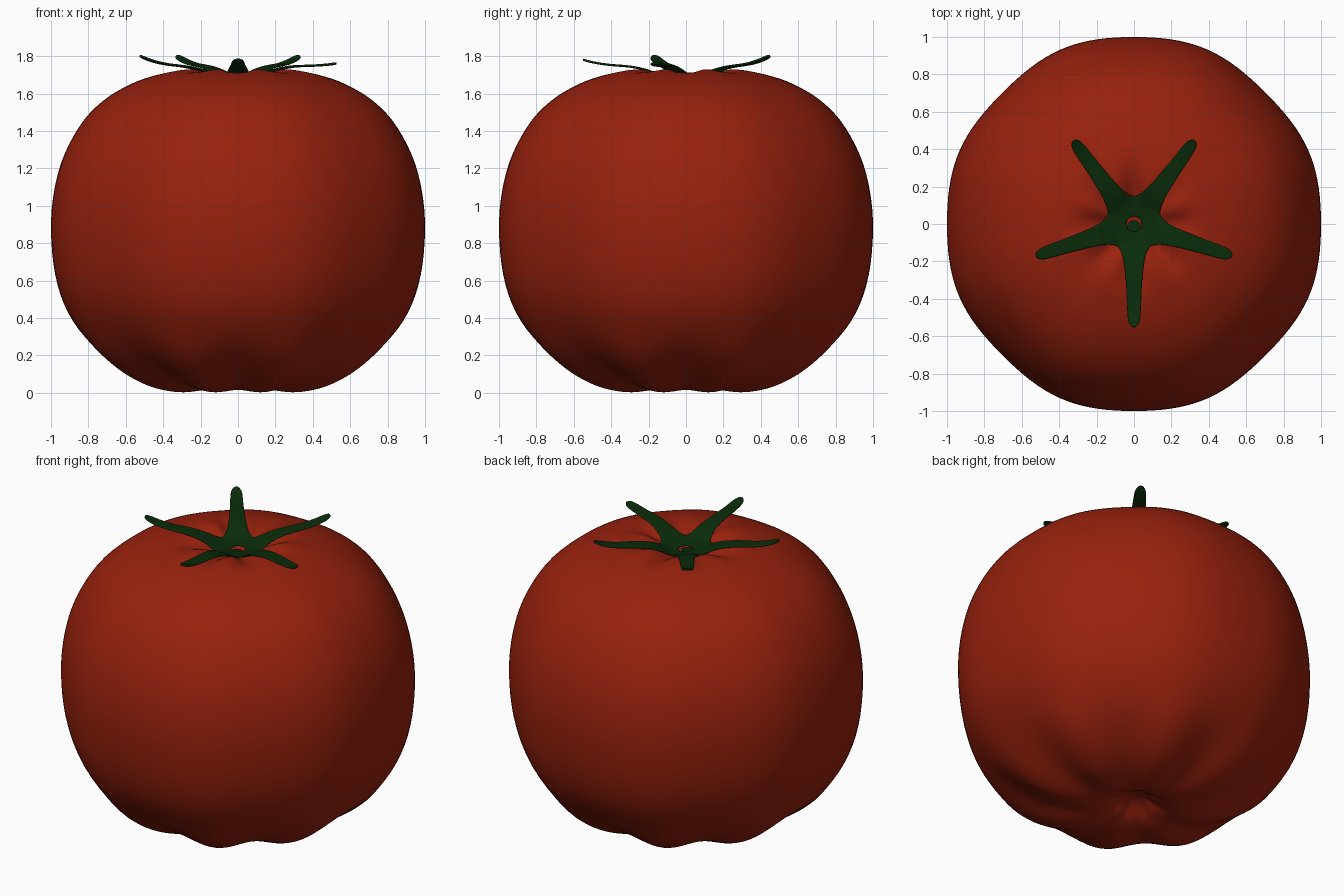
import bpy, bmesh, math
from mathutils import Vector

if "Cube" in bpy.data.objects:
    bpy.data.objects.remove(bpy.data.objects["Cube"])


def material(name, rgb):
    m = bpy.data.materials.new(name)
    m.diffuse_color = (*rgb, 1.0)
    m.use_nodes = True
    m.node_tree.nodes["Principled BSDF"].inputs["Base Color"].default_value = m.diffuse_color
    return m


RED = material("tomato red", (0.31, 0.015, 0.004))
GREEN = material("leaf green", (0.003, 0.025, 0.003))


def finish(bm, name, mat):
    bmesh.ops.recalc_face_normals(bm, faces=bm.faces[:])
    me = bpy.data.meshes.new(name)
    for f in bm.faces:
        f.smooth = True
    bm.to_mesh(me)
    bm.free()
    me.materials.append(mat)
    ob = bpy.data.objects.new(name, me)
    bpy.context.collection.objects.link(ob)
    return ob


def spline(points, steps):
    """Catmull-Rom samples through the points."""
    p = [Vector(q) for q in points]
    p = [p[0] * 2 - p[1]] + p + [p[-1] * 2 - p[-2]]
    out = []
    for i in range(1, len(p) - 2):
        a, b, c, d = p[i - 1:i + 3]
        for k in range(steps):
            t = k / steps
            out.append(0.5 * (2 * b + (c - a) * t + (2 * a - 5 * b + 4 * c - d) * t * t
                              + (3 * b - a - 3 * c + d) * t ** 3))
    return out + [p[-2]]


def bump(x, mid, width):
    return math.exp(-((x - mid) / width) ** 2)


# Fruit: lathed profile with eight soft lobes, a bottom dimple and a stem hollow
profile = [(0, .10), (.08, .08), (.17, .028), (.27, .004), (.38, .01), (.50, .045),
           (.64, .125), (.785, .25), (.91, .43), (.977, .63), (1.0, .87), (.983, 1.08),
           (.93, 1.27), (.83, 1.45), (.71, 1.57), (.57, 1.652), (.45, 1.695), (.35, 1.716),
           (.25, 1.713), (.15, 1.682), (.08, 1.652), (0, 1.64)]
SEG = 128
bm = bmesh.new()
rings = []
samples = spline(profile, 4)
for r, z in samples[1:-1]:
    ring = []
    for i in range(SEG):
        a = math.tau * i / SEG
        c8 = math.cos(8 * a)
        rr = r * (1.0045 + .003 * math.cos(4 * a) - .0075 * c8)
        zz = z
        if z < .87:
            rr *= 1 - .05 * c8 * bump(z, .06, .17)
            zz += .02 * (1 + c8) / 2 * bump(r, .42, .2)
        else:
            zz -= .016 * c8 * bump(r, .22, .12)
        ring.append(bm.verts.new((rr * math.cos(a), rr * math.sin(a), max(zz, 0))))
    rings.append(ring)
for lo, hi in zip(rings, rings[1:]):
    for i in range(SEG):
        j = (i + 1) % SEG
        bm.faces.new((lo[i], lo[j], hi[j], hi[i]))
for ring, z in ((rings[0], samples[0][1]), (rings[-1], samples[-1][1])):
    pole = bm.verts.new((0, 0, z))
    for i in range(SEG):
        bm.faces.new((ring[i], ring[(i + 1) % SEG], pole))
finish(bm, "tomato_fruit", RED)

# Calyx: five curling sepals joined around a small central hole
# stations: distance along sepal, half width, height
stations = [(.036, .0262, 1.672), (.07, .0509, 1.674), (.118, .0857, 1.685), (.15, .067, 1.70),
            (.20, .053, 1.725), (.30, .044, 1.747), (.40, .039, 1.754), (.48, .036, 1.773),
            (.525, .032, 1.789), (.545, .018, 1.799), (.552, .006, 1.802)]
tips = [-.02, -.04, .0, .0, .0]
ACROSS = 6
bm = bmesh.new()
for k, lift in enumerate(tips):
    a = math.radians(-90 + 72 * k)
    u, v = Vector((math.cos(a), math.sin(a), 0)), Vector((-math.sin(a), math.cos(a), 0))
    rows = []
    for n, (d, w, z) in enumerate(stations):
        row = []
        for i in range(ACROSS + 1):
            s = 2 * i / ACROSS - 1
            p = u * d + v * (w * s)
            if n < 2:  # round off the hole
                p = p.normalized() * d * 1.1
            p.z = z + lift * max(0, (d - .3) / .25) ** 2
            row.append(bm.verts.new(p))
        rows.append(row)
    for lo, hi in zip(rows, rows[1:]):
        for i in range(ACROSS):
            bm.faces.new((lo[i], lo[i + 1], hi[i + 1], hi[i]))
bmesh.ops.remove_doubles(bm, verts=bm.verts[:], dist=.0015)
calyx = finish(bm, "calyx", GREEN)
sol = calyx.modifiers.new("thickness", 'SOLIDIFY')
sol.thickness = .012
sol.offset = 0
sub = calyx.modifiers.new("smooth", 'SUBSURF')
sub.levels = sub.render_levels = 2

# Stem scar: small green plug sitting toward the front of the hole
bm = bmesh.new()
bmesh.ops.create_circle(bm, cap_ends=True, segments=24, radius=.036)
bmesh.ops.translate(bm, verts=bm.verts[:], vec=(0, -.016, 1.662))
finish(bm, "stem_scar", GREEN)
